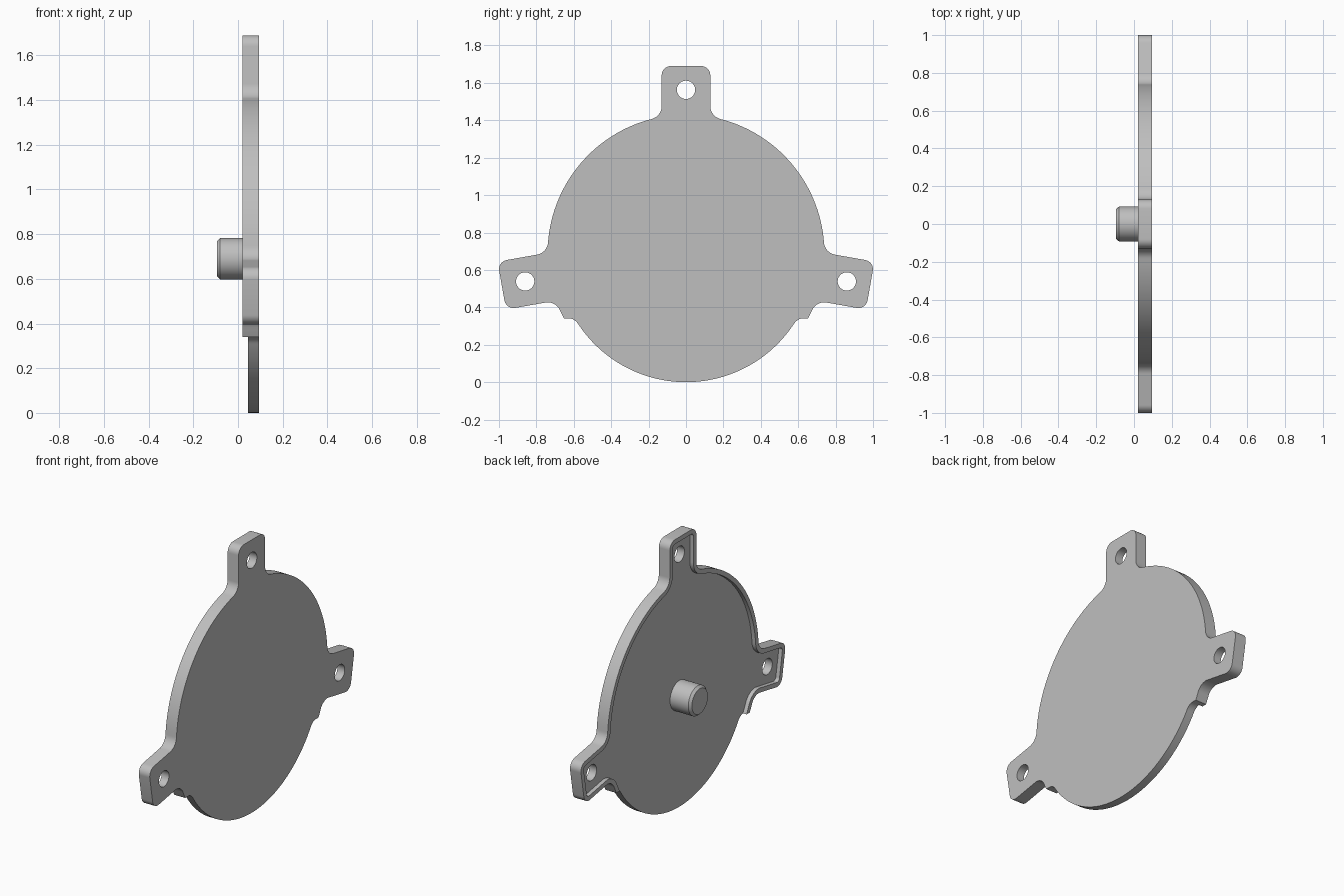
import bpy, bmesh, math
from mathutils import Vector

if "Cube" in bpy.data.objects:
    bpy.data.objects.remove(bpy.data.objects["Cube"])

CZ = 0.69            # height of the disc centre
R, R_LOW = 0.74, 0.69
TAB_W, TAB_END, LIP = 0.13, 1.0, 0.028
ROOT = 14.5          # half angle taken by a tab and its fillets

grey = bpy.data.materials.new("plain grey")
grey.diffuse_color = (0.52, 0.52, 0.52, 1)
grey.use_nodes = True
grey.node_tree.nodes["Principled BSDF"].inputs["Base Color"].default_value = grey.diffuse_color


def polar(r, deg):
    return Vector((r * math.cos(math.radians(deg)), r * math.sin(math.radians(deg))))


def arc(r, a, b, n):
    return [polar(r, a + (b - a) * i / n) for i in range(n + 1)]


def fillet(p, c, q, n=8):
    """Rounded corner from p to q around corner point c."""
    w, out = 0.72, []
    for i in range(n + 1):
        t = i / n
        k = ((1 - t) ** 2, 2 * w * t * (1 - t), t * t)
        out.append((p * k[0] + c * k[1] + q * k[2]) / sum(k))
    return out


def half_tab(deg, side):
    """Tab edge from its rounded tip corner to the disc, on one side."""
    u = polar(1, deg)
    v = polar(1, deg + 90) * side
    P = lambda a, b: u * a + v * b
    root = math.sqrt(R * R - TAB_W * TAB_W)
    return (fillet(P(TAB_END, TAB_W - 0.05), P(TAB_END, TAB_W), P(TAB_END - 0.05, TAB_W))
            + fillet(P(root + 0.055, TAB_W), P(root, TAB_W), polar(R, deg + side * ROOT)))


def mirrored(pts):
    return [Vector((-p.x, p.y)) for p in reversed(pts)]


def prism(name, loops, x0, x1):
    """Solid with the given (y, z) loops as section, from x0 to x1."""
    bm = bmesh.new()
    for loop in loops:
        vs = [bm.verts.new((x0, p.x, p.y + CZ)) for p in loop]
        for i, a in enumerate(vs):
            bm.edges.new((a, vs[(i + 1) % len(vs)]))
    bmesh.ops.triangle_fill(bm, edges=bm.edges[:], use_beauty=True, normal=(1, 0, 0))
    ext = bmesh.ops.extrude_face_region(bm, geom=bm.faces[:])
    bmesh.ops.translate(bm, vec=(x1 - x0, 0, 0),
                        verts=[g for g in ext["geom"] if isinstance(g, bmesh.types.BMVert)])
    bmesh.ops.recalc_face_normals(bm, faces=bm.faces[:])
    return finish(name, bm)


def finish(name, bm):
    me = bpy.data.meshes.new(name)
    bm.to_mesh(me)
    bm.free()
    me.materials.append(grey)
    ob = bpy.data.objects.new(name, me)
    bpy.context.collection.objects.link(ob)
    return ob


def activate(ob):
    bpy.ops.object.select_all(action='DESELECT')
    ob.select_set(True)
    bpy.context.view_layer.objects.active = ob


# Right half of the rimmed outline, top to lower end
end_deg = -math.degrees(math.asin(0.35 / R))
rim = (half_tab(90, -1) + arc(R, 90 - ROOT, -10 + ROOT, 32)[1:]
       + list(reversed(half_tab(-10, 1)))[1:] + half_tab(-10, -1)
       + arc(R, -10 - ROOT, end_deg, 3)[1:])
# Lower edge of the disc, set in from the rim
low = (fillet(Vector((0.62, -0.35)), Vector((0.593, -0.35)), polar(R_LOW, -33.7))
       + arc(R_LOW, -33.7, -90, 28)[1:])
right = rim + low
outline = mirrored(right)[1:] + right

# Plate with three screw holes
holes = [[polar(0.873, d) + polar(0.049, 360 * i / 32) for i in range(32)]
         for d in (90, -10, 190)]
plate = prism("plate", [outline] + holes, 0.02, 0.095)

# Shallow pocket that leaves a thin lip along the rim, open at the bottom
path = mirrored(rim) + rim
inner = []
for i, p in enumerate(path):
    d = (path[min(i + 1, len(path) - 1)] - path[max(i - 1, 0)]).normalized()
    inner.append(p + Vector((d.y, -d.x)) * LIP)
e = inner[-1]
tail = [Vector((e.x - 0.006, -0.351)), Vector((1.2, -0.351)), Vector((1.2, -0.9))]
cutter = prism("pocket_cutter", [inner + tail + mirrored(tail)], -0.05, 0.045)
cutter.hide_render = True
mod = plate.modifiers.new("pocket", 'BOOLEAN')
mod.object, mod.operation, mod.solver = cutter, 'DIFFERENCE', 'EXACT'
activate(plate)
bpy.ops.object.modifier_apply(modifier="pocket")
bpy.data.objects.remove(cutter)

# Centre boss with a chamfered end
bm = bmesh.new()
circle = [polar(1, 360 * i / 48) for i in range(48)]
rings = [[bm.verts.new((x, p.x * r, CZ + p.y * r)) for p in circle]
         for x, r in ((-0.095, 0.078), (-0.08, 0.092), (0.05, 0.092))]
for a, b in zip(rings, rings[1:]):
    for i in range(48):
        j = (i + 1) % 48
        bm.faces.new((a[i], a[j], b[j], b[i]))
bm.faces.new(rings[0])
bm.faces.new(rings[-1])
bmesh.ops.recalc_face_normals(bm, faces=bm.faces[:])
boss = finish("centre_boss", bm)

for ob in (plate, boss):
    activate(ob)
    bpy.ops.object.shade_smooth_by_angle(angle=math.radians(30))
